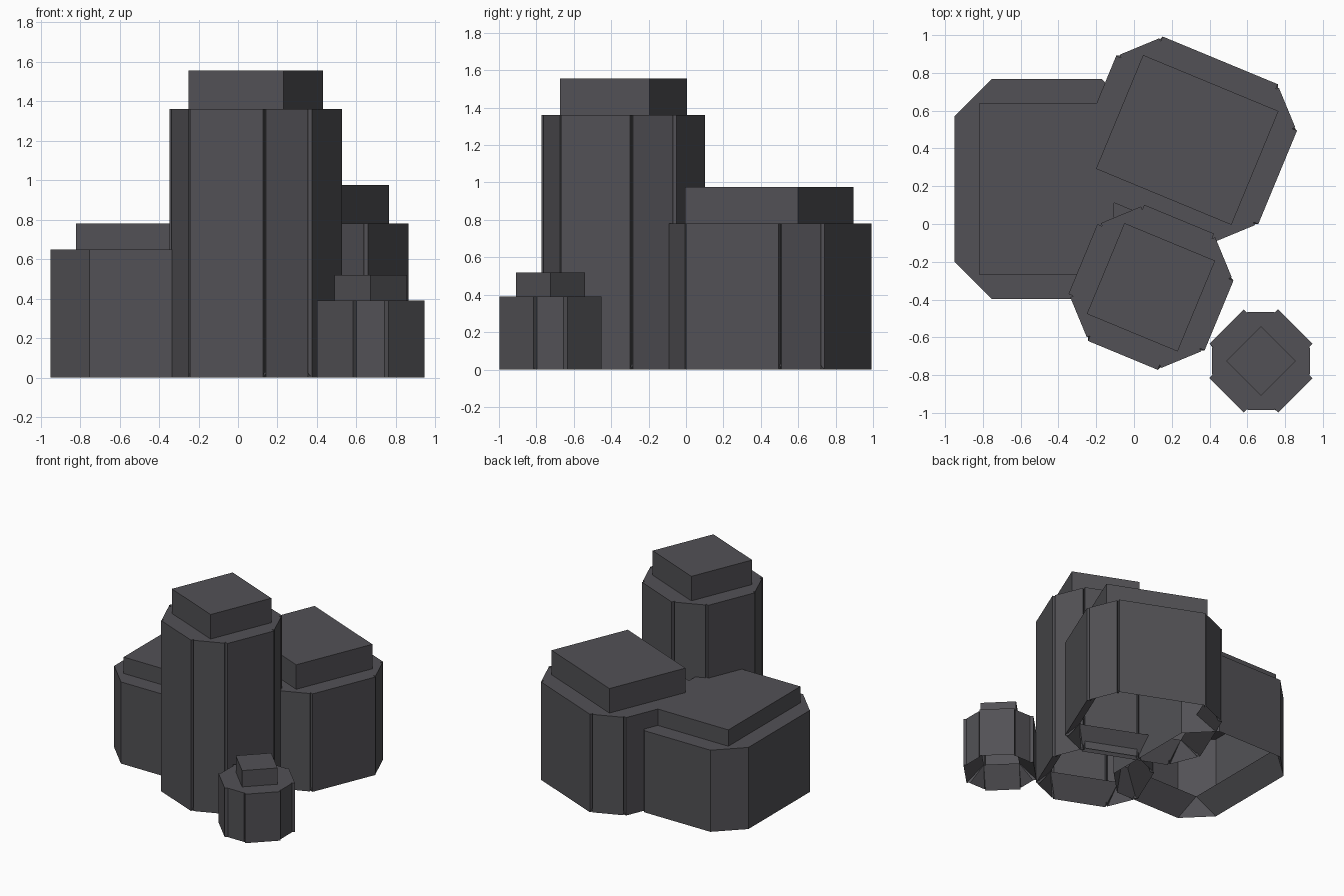
import bpy
import bmesh
from math import copysign, radians
from mathutils import Matrix, Vector

if "Cube" in bpy.data.objects:
    bpy.data.objects.remove(bpy.data.objects["Cube"], do_unlink=True)

stone = bpy.data.materials.new("dark_grey_stone")
stone.use_nodes = True
colour = (0.085, 0.083, 0.092, 1)
stone.diffuse_color = colour
stone.node_tree.nodes["Principled BSDF"].inputs["Base Color"].default_value = colour


def outline(a, b, chamfer, groove, inset):
    """Chamfered rectangle with a narrow groove where each chamfer meets a side."""
    points = []
    for sx, sy in ((1, 1), (-1, 1), (-1, -1), (1, -1)):
        side_x = Vector((a, b - chamfer))
        side_y = Vector((a - chamfer, b))
        along = (side_y - side_x).normalized()
        inward = Vector((-1, -1)).normalized() * inset
        corner = [side_x, side_y]
        if groove:
            corner = [side_x,
                      side_x - Vector((groove, 0)),
                      side_x + along * groove * 0.7 + inward,
                      side_y - along * groove * 0.7 + inward,
                      side_y - Vector((0, groove)),
                      side_y]
        if sx * sy < 0:
            corner.reverse()
        points += [Vector((p.x * sx, p.y * sy, 0)) for p in corner]
    return points


def finish(name, bm, x, y, angle):
    mesh = bpy.data.meshes.new(name)
    bm.to_mesh(mesh)
    bm.free()
    mesh.materials.append(stone)
    obj = bpy.data.objects.new(name, mesh)
    obj.location = (x, y, 0)
    obj.rotation_euler.z = radians(angle)
    bpy.context.collection.objects.link(obj)


def pillar(name, x, y, angle, a, b, height, top, chamfer, groove, inset, margin=0.13):
    # body: grooved prism, open below, with a rim sloping up to a rectangular opening
    bm = bmesh.new()
    lower = [bm.verts.new(p) for p in outline(a, b, chamfer, groove, inset)]
    upper = [bm.verts.new(v.co + Vector((0, 0, height))) for v in lower]
    opening = [bm.verts.new((copysign(a - margin, v.co.x), copysign(b - margin, v.co.y),
                             margin * 1.15)) for v in lower]
    bm.faces.new(upper)
    for i in range(len(lower)):
        j = (i + 1) % len(lower)
        bm.faces.new((lower[i], lower[j], upper[j], upper[i]))
        bm.faces.new((lower[j], lower[i], opening[i], opening[j]))
    bmesh.ops.remove_doubles(bm, verts=opening, dist=0.0001)
    finish(name + "_body", bm, x, y, angle)

    # cap: plain block on top
    bm = bmesh.new()
    size = Matrix.Diagonal((2 * (a - margin), 2 * (b - margin), top - height, 1))
    bmesh.ops.create_cube(bm, size=1,
                          matrix=Matrix.Translation((0, 0, (top + height) / 2)) @ size)
    finish(name + "_cap", bm, x, y, angle)


pillar("low_pillar", -0.4625, 0.185, 0, 0.4875, 0.583, 0.65, 0.78, 0.197, 0, 0)
pillar("tall_pillar", 0.09, -0.335, -22.5, 0.39, 0.39, 1.36, 1.555, 0.19, 0.028, 0.002)
pillar("wide_pillar", 0.282, 0.445, -22.5, 0.518, 0.456, 0.78, 0.975, 0.188, 0.028, 0.002)
pillar("small_pillar", 0.672, -0.725, 45, 0.257, 0.257, 0.39, 0.52, 0.128, 0.028, 0.013, 0.127)
